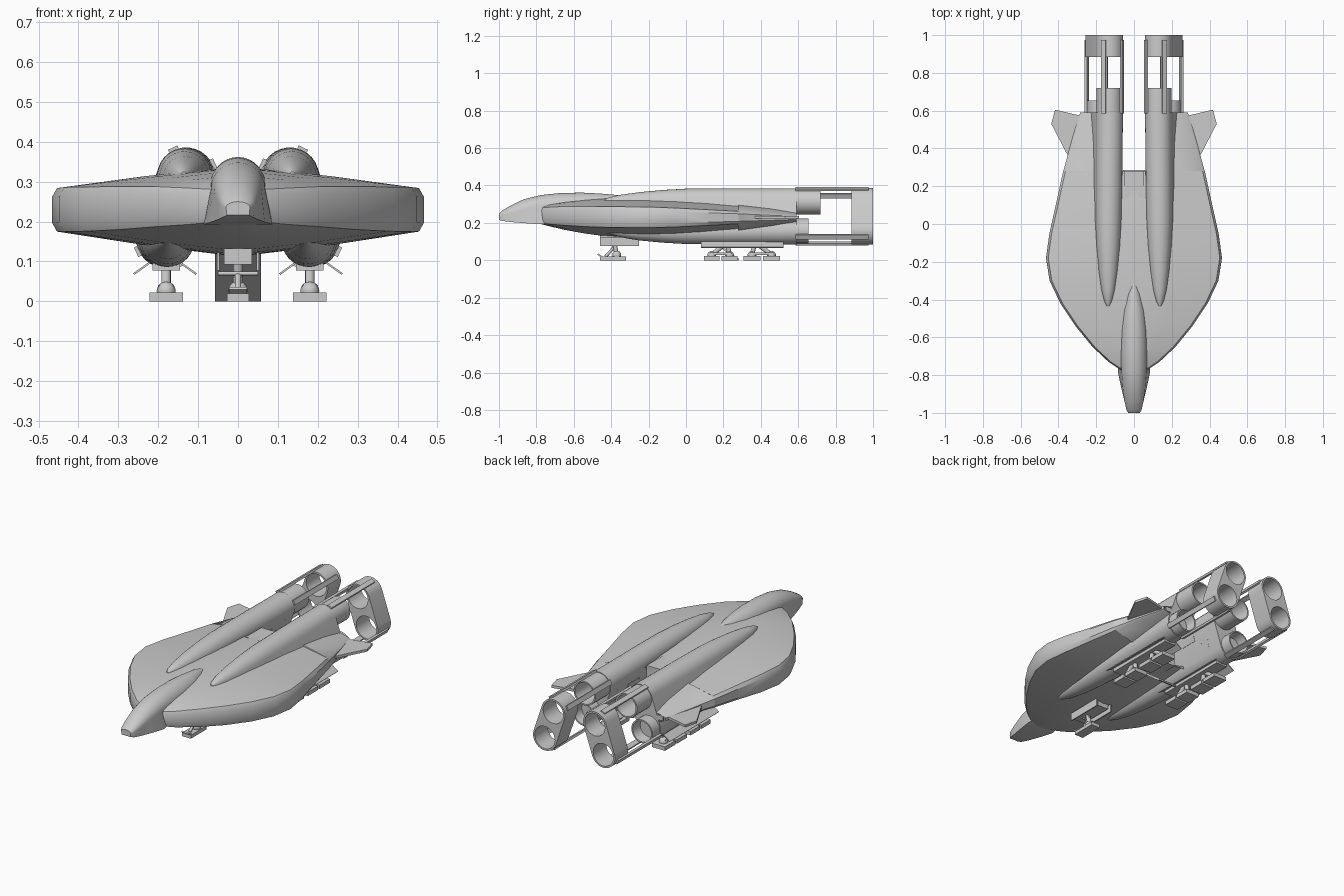
import bpy, bmesh
from math import sin, cos, pi, radians, atan2
from mathutils import Vector, Matrix

if "Cube" in bpy.data.objects:
    bpy.data.objects.remove(bpy.data.objects["Cube"])

def finish(name, bm, mirror=False, angle=32):
    bmesh.ops.remove_doubles(bm, verts=bm.verts, dist=1e-5)
    bmesh.ops.recalc_face_normals(bm, faces=bm.faces)
    me = bpy.data.meshes.new(name)
    bm.to_mesh(me)
    bm.free()
    ob = bpy.data.objects.new(name, me)
    bpy.context.collection.objects.link(ob)
    bpy.ops.object.select_all(action='DESELECT')
    ob.select_set(True)
    bpy.context.view_layer.objects.active = ob
    bpy.ops.object.shade_smooth_by_angle(angle=radians(angle))
    if mirror:
        ob.modifiers.new("Mirror", 'MIRROR').use_clip = True
    return ob

def loft(name, sections, mirror=False, closed=True, caps=True, angle=32):
    bm = bmesh.new()
    rings = [[bm.verts.new(p) for p in s] for s in sections]
    n = len(rings[0])
    for a, b in zip(rings, rings[1:]):
        for i in range(n if closed else n - 1):
            j = (i + 1) % n
            bm.faces.new((a[i], a[j], b[j], b[i]))
    if caps:
        bm.faces.new(rings[0])
        bm.faces.new(rings[-1])
    return finish(name, bm, mirror, angle)

def box(name, c, size, roll=0, pitch=0, mirror=False):
    bm = bmesh.new()
    m = (Matrix.Translation(c) @ Matrix.Rotation(roll, 4, 'Y') @ Matrix.Rotation(pitch, 4, 'X')
         @ Matrix.Diagonal((*size, 1)))
    bmesh.ops.create_cube(bm, size=1, matrix=m)
    return finish(name, bm, mirror)

def strut(name, a, b, r, mirror=False):
    a, b = Vector(a), Vector(b)
    bm = bmesh.new()
    m = Matrix.Translation((a + b) / 2) @ (b - a).to_track_quat('Z', 'Y').to_matrix().to_4x4()
    bmesh.ops.create_cone(bm, cap_ends=True, segments=12, radius1=r, radius2=r,
                          depth=(b - a).length, matrix=m)
    return finish(name, bm, mirror)

def dome(name, c, r, mirror=False):
    bm = bmesh.new()
    bmesh.ops.create_uvsphere(bm, u_segments=16, v_segments=8, radius=r, matrix=Matrix.Translation(c))
    return finish(name, bm, mirror, 60)

# Main hull: half sections from the top centre, round the edge wall, to the belly
def hull_section(y, w, zt, zet, zeb, zb, xin=0):
    mid = xin + (w - xin) * 0.5
    return [(xin, y, zt), (mid, y, (zt + zet) / 2 + .003), (w - .012, y, zet),
            (w, y, zet - .2 * (zet - zeb)), (w, y, zeb + .2 * (zet - zeb)), (w - .012, y, zeb),
            (mid, y, (zb + zeb) / 2 - .003), (xin, y, zb)]

hull = [(-.78, .06, .29, .28, .2, .195), (-.73, .135, .303, .284, .193, .182),
        (-.65, .22, .317, .288, .187, .163), (-.54, .31, .328, .288, .18, .143),
        (-.42, .39, .335, .287, .176, .127), (-.3, .447, .338, .286, .175, .118),
        (-.18, .466, .338, .284, .175, .113), (-.05, .448, .336, .279, .178, .112),
        (.12, .41, .33, .27, .187, .115), (.28, .375, .318, .262, .195, .125),
        (.281, .374, .31, .262, .195, .13, .12), (.45, .328, .292, .25, .204, .155, .12),
        (.59, .285, .27, .24, .213, .185, .12)]
loft("hull", [hull_section(*s) for s in hull], mirror=True, closed=False, caps=False)
box("hull_rear_wall", (.2, .586, .227), (.14, .008, .026), mirror=True)
box("spine_block", (0, .21, .225), (.1, .14, .2))

# Nose and cockpit fairing
def nose_section(y, w, zt, zc, wb, zb):
    arc = [(w * cos(pi * i / 16), y, zc + (zt - zc) * sin(pi * i / 16)) for i in range(17)]
    return arc + [(-wb, y, zb), (wb, y, zb)]

nose = [(-1, .03, .25, .235, .028, .216), (-.985, .04, .264, .24, .038, .211),
        (-.94, .05, .291, .25, .05, .205), (-.87, .06, .325, .268, .067, .199),
        (-.78, .067, .348, .285, .086, .193), (-.68, .07, .359, .29, .07, .2),
        (-.56, .069, .362, .29, .06, .22), (-.46, .061, .357, .29, .05, .24),
        (-.37, .042, .349, .29, .04, .26), (-.3, .012, .335, .29, .01, .28)]
loft("nose", [nose_section(*s) for s in nose], angle=40)

# Engine fairings: slanted stadium sections round an upper and a lower tube
def stadium(ux, uz, lx, lz, r, n=14):
    t = atan2(uz - lz, ux - lx) - pi / 2
    return ([(ux + r * cos(t + pi * i / n), uz + r * sin(t + pi * i / n)) for i in range(n + 1)] +
            [(lx + r * cos(t + pi + pi * i / n), lz + r * sin(t + pi + pi * i / n)) for i in range(n + 1)])

fairing = [(-.435, .325, .15, .006), (-.41, .336, .14, .02), (-.35, .35, .123, .036),
           (-.25, .364, .106, .05), (-.12, .376, .094, .061), (0, .383, .087, .067),
           (.2, .385, .085, .07), (.59, .385, .085, .072)]
secs = []
for y, top, bot, r in fairing:
    k = (y + .435) / 1.025
    secs.append([(x, y, z) for x, z in stadium(.137 - .007 * k, top - r, .172 + .011 * k, bot + r, r)])
loft("engine_fairing", secs, mirror=True)

# Open nozzles behind the fairings
UP, LOW = (.13, .313), (.183, .157)
def nozzle(name, c, r, y0, y1):
    prof = [(r, y0), (r, y1), (r * .88, y1), (r * .8, y0 + .015), (.0001, y0 + .015)]
    ring = [[(c[0] + q * cos(a), y, c[1] + q * sin(a)) for a in [2 * pi * i / 28 for i in range(28)]]
            for q, y in prof]
    loft(name, ring, mirror=True, caps=False)
nozzle("upper_nozzle", UP, .068, .58, .72)
nozzle("lower_nozzle", LOW, .066, .58, .655)

# Tail frames: stadium plate pierced by two round ducts
cu = bpy.data.curves.new("tail_frame", 'CURVE')
cu.dimensions, cu.fill_mode, cu.extrude = '2D', 'BOTH', .058
circ = lambda c, r: [(c[0] + r * cos(2 * pi * i / 28), c[1] + r * sin(2 * pi * i / 28)) for i in range(28)]
for pts in (stadium(*UP, *LOW, .073), circ(UP, .063), circ(LOW, .063)):
    sp = cu.splines.new('POLY')
    sp.points.add(len(pts) - 1)
    sp.use_cyclic_u = True
    for p, (x, z) in zip(sp.points, pts):
        p.co = (x, z, 0, 1)
tmp = bpy.data.objects.new("tmp", cu)
bpy.context.collection.objects.link(tmp)
bm = bmesh.new()
bm.from_mesh(tmp.evaluated_get(bpy.context.evaluated_depsgraph_get()).to_mesh())
bpy.data.objects.remove(tmp)
bm.transform(Matrix.Translation((0, .942, 0)) @ Matrix.Rotation(pi / 2, 4, 'X'))
finish("tail_frame", bm, True)

# Rails joining the frames to the fairings
for i, (c, deg) in enumerate(((UP, 65), (UP, 155), (LOW, -25), (LOW, -115))):
    a = radians(deg)
    box(f"tail_rail_{i}", (c[0] + .074 * cos(a), .78, c[1] + .074 * sin(a)), (.012, .39, .026),
        roll=-a, mirror=True)

# Side fins
fin = [(.335, .36), (.355, .37), (.438, .53), (.418, .605), (.29, .575)]
loft("side_fin", [[(x, y, z) for x, y in fin] for z in (.224, .238)], mirror=True)

# Service panels on the inner flanks of the fairings
for i, (y, l, z) in enumerate(((.36, .1, .25), (.47, .07, .22), (.54, .05, .26), (.42, .16, .18))):
    x = .061 + (.313 - z) * .34
    box(f"flank_panel_{i}", (x, y, z), (.012, l, .03), roll=-.33, mirror=True)

# Main landing gear: bay rim, splayed doors, legs and pads
box("main_bay", (.18, .3, .092), (.07, .43, .03), mirror=True)
for s in (-1, 1):
    box(f"main_door_{s + 1}", (.183 + s * .058, .3, .083), (.05, .44, .005), roll=s * .62, mirror=True)
for i, (y0, y1, yl) in enumerate(((.09, .28, .22), (.3, .51, .37))):
    yc, d = (y0 + y1) / 2, (y1 - y0) / 4
    for j, yy in enumerate((yc - d, yc + d)):
        box(f"main_pad_{i}{j}", (.18, yy, .011), (.083, d * 1.75, .022), mirror=True)
        dome(f"main_ankle_{i}{j}", (.18, yy, .026), .024, True)
        strut(f"main_leg_{i}{j}", (.18, yy, .03), (.18, yl, .095), .012, True)
    box(f"main_beam_{i}", (.18, yc, .034), (.04, d * 2.4, .014), mirror=True)

# Nose gear
box("nose_bay", (0, -.36, .112), (.07, .2, .04))
box("nose_door", (.05, -.355, .1), (.006, .21, .045), mirror=True)
box("nose_pad", (0, -.39, .01), (.055, .14, .02))
box("nose_pad_toe", (0, -.455, .022), (.045, .04, .008), pitch=-.6)
dome("nose_ankle", (0, -.37, .028), .024)
strut("nose_leg", (0, -.37, .03), (0, -.39, .12), .012)
strut("nose_brace", (0, -.43, .02), (0, -.37, .085), .008)
strut("nose_axle", (-.05, -.39, .07), (.05, -.39, .07), .005)

# Boarding ramp under the belly
ramp = [(.12, .118), (.13, .122), (.285, .006), (.28, 0), (.272, 0)]
loft("ramp", [[(x, y, z) for y, z in ramp] for x in (-.058, .058)])
